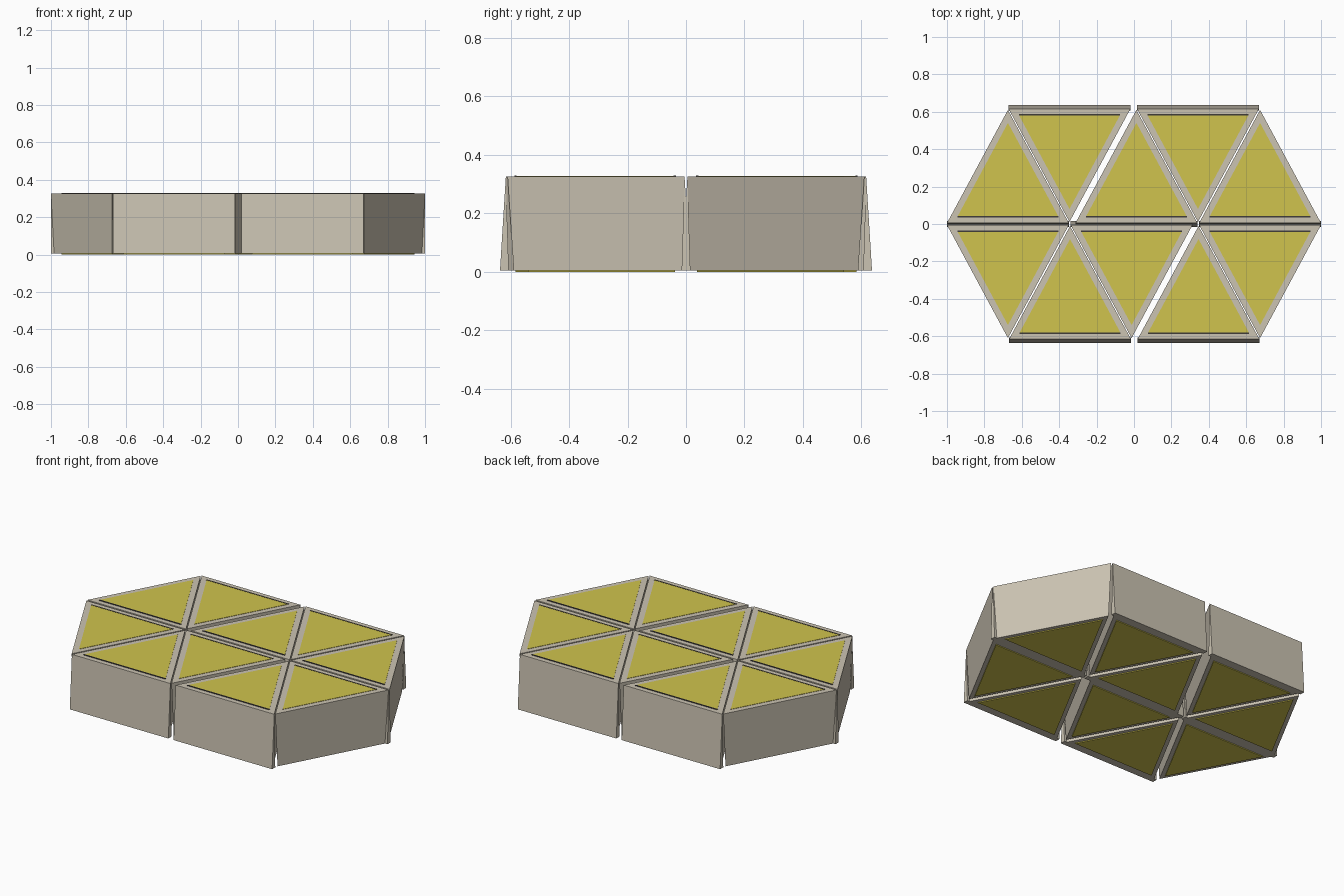
import bpy, bmesh
from mathutils import Vector

cube = bpy.data.objects.get("Cube")
if cube:
    bpy.data.objects.remove(cube)


def material(name, rgb):
    m = bpy.data.materials.new(name)
    m.use_nodes = True
    m.diffuse_color = (*rgb, 1)
    m.node_tree.nodes["Principled BSDF"].inputs["Base Color"].default_value = (*rgb, 1)
    return m


STONE = material("warm_grey", (0.60, 0.55, 0.45))
YELLOW = material("mustard_yellow", (0.63, 0.55, 0.075))
DARK = material("dark_grey", (0.05, 0.045, 0.04))

HALF, HEIGHT = 0.326, 0.605     # half base and height of one triangle
FLOOR, ROOF = 0.005, 0.326
INSET, SPLAY = 0.01, 0.02


def loft(name, low, high, mat):
    """Solid between two outlines with the same number of points."""
    bm = bmesh.new()
    a = [bm.verts.new(p) for p in low]
    b = [bm.verts.new(p) for p in high]
    bm.faces.new(a)
    bm.faces.new(b)
    n = len(a)
    for i in range(n):
        j = (i + 1) % n
        bm.faces.new((a[i], a[j], b[j], b[i]))
    bmesh.ops.recalc_face_normals(bm, faces=bm.faces)
    mesh = bpy.data.meshes.new(name)
    bm.to_mesh(mesh)
    bm.free()
    mesh.materials.append(mat)
    ob = bpy.data.objects.new(name, mesh)
    bpy.context.collection.objects.link(ob)


def triangle(d, z):
    """Triangle with its base on the x axis, moved inward by d on all sides."""
    slope = (HALF ** 2 + HEIGHT ** 2) ** 0.5
    tip = HEIGHT - d * slope / HALF
    half = HALF * (tip - d) / HEIGHT
    return [(-half, d, z), (half, d, z), (0, tip, z)]


def cell(label, cx, base_y, direction, turn):
    """One triangular block; direction -1 points the tip at the middle line."""
    def place(points):
        return [Vector((turn * (cx + x), turn * (base_y + direction * y), z))
                for x, y, z in points]

    loft(label + "_block", place(triangle(INSET, FLOOR)), place(triangle(0, ROOF)), STONE)

    # Splayed wall along the base
    ends = [[(x, INSET, FLOOR), (x, -SPLAY, FLOOR), (x, 0, ROOF)] for x in (-HALF, HALF)]
    loft(label + "_base_wall", place(ends[0]), place(ends[1]), STONE)

    # Coloured panels on both faces
    d = 0.033
    loft(label + "_top_panel", place(triangle(d, ROOF - 0.002)),
         place(triangle(d, ROOF + 0.002)), YELLOW)
    loft(label + "_bottom_panel", place(triangle(d, 0)),
         place(triangle(d, FLOOR + 0.002)), YELLOW)

    # Dark seam along the base of the top panel
    w = triangle(d, 0)[1][0]
    strip = [(-w, d - 0.004, 0), (w, d - 0.004, 0), (w, d + 0.004, 0), (-w, d + 0.004, 0)]
    loft(label + "_seam", place([(x, y, ROOF - 0.002) for x, y, z in strip]),
         place([(x, y, ROOF + 0.003) for x, y, z in strip]), DARK)


# Two rows of five blocks, the second turned half a circle
centres = [-0.674, -0.345, 0.013, 0.342, 0.674]
for row, turn in (("back", 1), ("front", -1)):
    for i, cx in enumerate(centres):
        inward = i % 2
        cell(f"{row}_{i + 1}", cx, 0.616 if inward else 0.005, -1 if inward else 1, turn)
